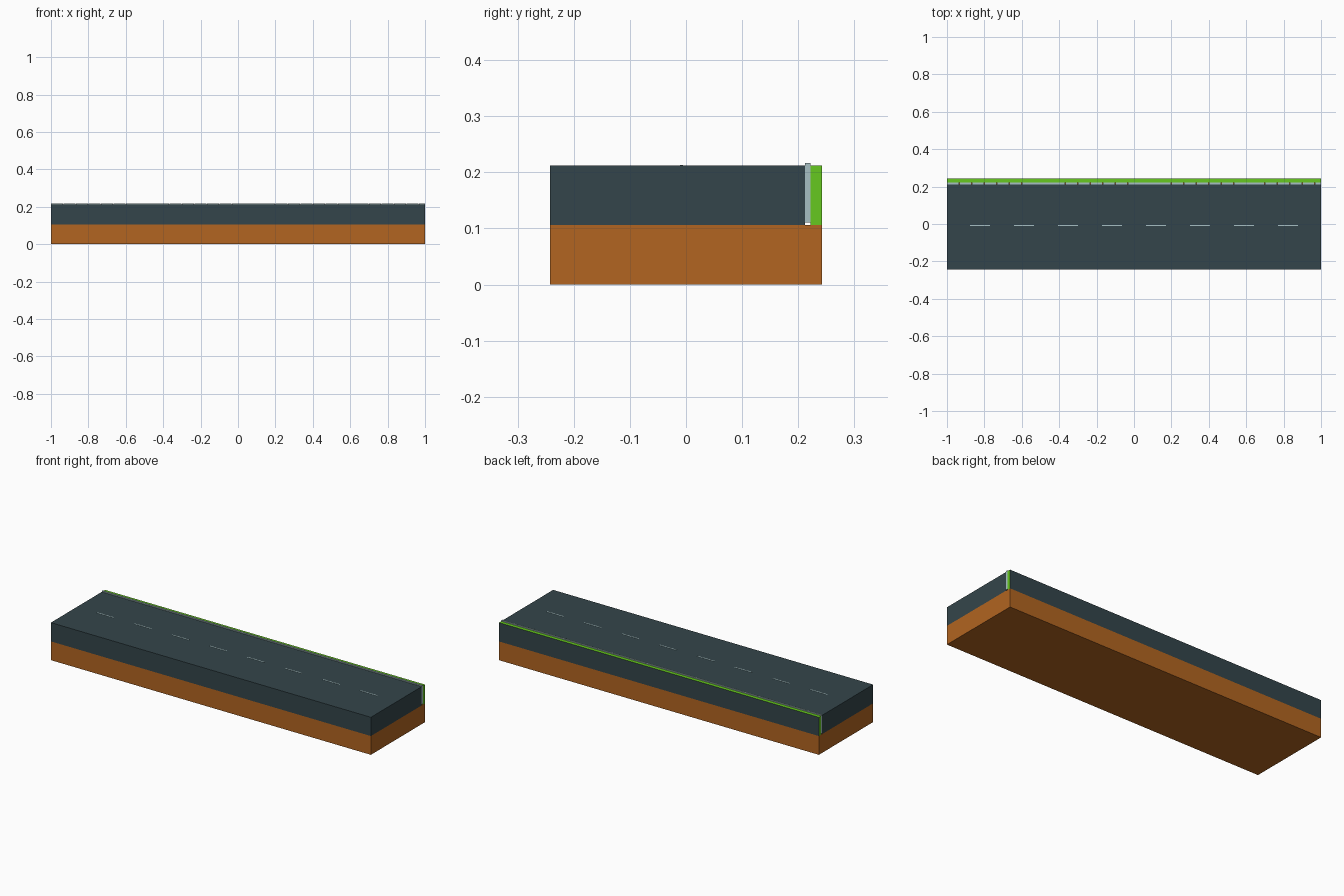
import bpy, bmesh

if "Cube" in bpy.data.objects:
    bpy.data.objects.remove(bpy.data.objects["Cube"])


def material(name, rgb):
    m = bpy.data.materials.new(name)
    m.diffuse_color = (*rgb, 1)
    m.use_nodes = True
    m.node_tree.nodes["Principled BSDF"].inputs["Base Color"].default_value = m.diffuse_color
    return m


SOIL = material("orange soil", (0.445, 0.130, 0.015))
ROAD = material("dark asphalt", (0.034, 0.060, 0.069))
GRASS = material("grass green", (0.133, 0.578, 0.014))
STONE = material("pale stone", (0.39, 0.53, 0.55))


def boxes(name, mats, extents):
    """One object made of boxes given as (x0, x1, y0, y1, z0, z1)."""
    bm = bmesh.new()
    for x0, x1, y0, y1, z0, z1 in extents:
        made = bmesh.ops.create_cube(bm, size=1)["verts"]
        for v in made:
            v.co.x = x1 if v.co.x > 0 else x0
            v.co.y = y1 if v.co.y > 0 else y0
            v.co.z = z1 if v.co.z > 0 else z0
    bm.normal_update()
    mesh = bpy.data.meshes.new(name)
    bm.to_mesh(mesh)
    bm.free()
    for m in mats:
        mesh.materials.append(m)
    obj = bpy.data.objects.new(name, mesh)
    bpy.context.collection.objects.link(obj)
    return obj


HALF = 0.242   # half width of the slab
MID = 0.106    # soil / asphalt boundary
TOP = 0.212    # road surface

# soil base and asphalt layer
boxes("soil_base", [SOIL], [(-1, 1, -HALF, HALF, 0, MID)])
boxes("asphalt_layer", [ROAD], [(-1, 1, -HALF, 0.212, MID, TOP)])

# grass verge, with a dark rear face
verge = boxes("grass_verge", [GRASS, ROAD], [(-1, 1, 0.222, HALF, MID, TOP)])
for face in verge.data.polygons:
    if face.normal.y > 0.5:
        face.material_index = 1

# row of kerb stones standing in the slot, just above road level
COUNT = 60
STEP = 2 / COUNT
boxes("kerb_stones", [STONE],
      [(-1 + i * STEP, -1 + (i + 1) * STEP - (0.001 if i < COUNT - 1 else 0),
        0.212, 0.222, 0.111, 0.217) for i in range(COUNT)])

# centre line dashes
boxes("lane_dashes", [STONE],
      [(c - 0.053, c + 0.053, -0.011, -0.005, TOP - 0.001, TOP + 0.001)
       for c in (-0.8235 + 0.2353 * i for i in range(8))])
